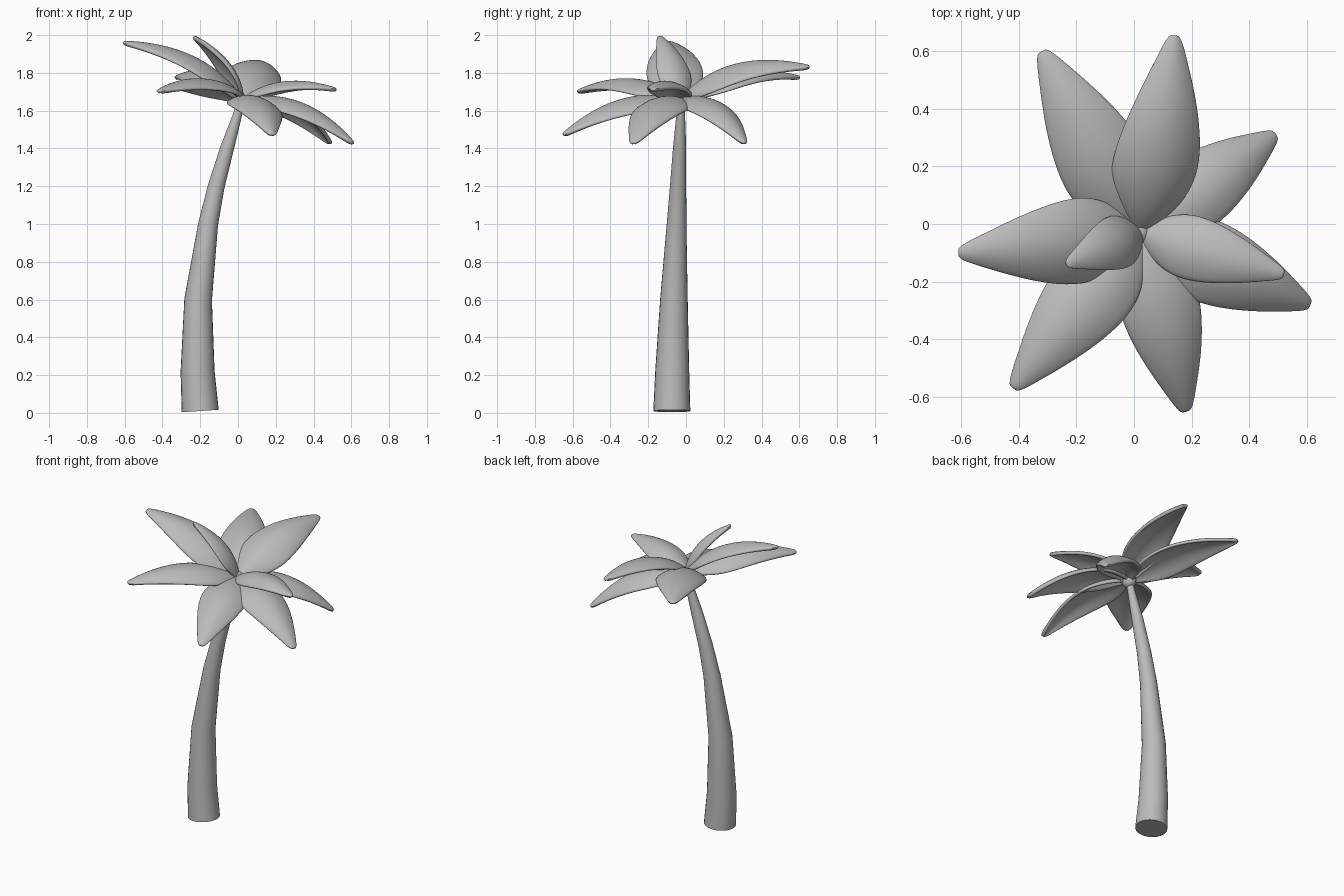
import bpy, bmesh
from math import cos, sin, pi, radians
from mathutils import Vector, Matrix

if "Cube" in bpy.data.objects:
    bpy.data.objects.remove(bpy.data.objects["Cube"], do_unlink=True)

grey = bpy.data.materials.new("plain grey")
grey.use_nodes = True
grey.diffuse_color = (0.5, 0.5, 0.5, 1)
grey.node_tree.nodes["Principled BSDF"].inputs["Base Color"].default_value = (0.5, 0.5, 0.5, 1)


def finish(name, bm, angle=50):
    bmesh.ops.recalc_face_normals(bm, faces=bm.faces)
    mesh = bpy.data.meshes.new(name)
    bm.to_mesh(mesh)
    bm.free()
    obj = bpy.data.objects.new(name, mesh)
    bpy.context.collection.objects.link(obj)
    mesh.materials.append(grey)
    bpy.ops.object.select_all(action="DESELECT")
    obj.select_set(True)
    bpy.context.view_layer.objects.active = obj
    bpy.ops.object.shade_smooth_by_angle(angle=radians(angle))
    return obj


def bridge(bm, rows, closed):
    count = len(rows[0])
    for a, b in zip(rows, rows[1:]):
        for i in range(count if closed else count - 1):
            j = (i + 1) % count
            bm.faces.new((a[i], a[j], b[j], b[i]))


# Leaning, tapering trunk: centre x, centre y, height, radius
TRUNK = [(-0.2, -0.075, 0.01, 0.098), (-0.214, -0.073, 0.22, 0.09),
         (-0.211, -0.064, 0.6, 0.073), (-0.158, -0.05, 1.0, 0.052),
         (-0.115, -0.042, 1.2, 0.043), (-0.058, -0.034, 1.4, 0.035),
         (-0.002, -0.028, 1.58, 0.023), (0.02, -0.025, 1.66, 0.02)]
bm = bmesh.new()
rings = []
for k, (x, y, z, r) in enumerate(TRUNK):
    before, after = TRUNK[max(k - 1, 0)], TRUNK[min(k + 1, len(TRUNK) - 1)]
    slope = (after[0] - before[0]) / (after[2] - before[2])
    rings.append([bm.verts.new((x + r * cos(a), y + r * sin(a), z - slope * r * cos(a)))
                  for a in (2 * pi * i / 24 for i in range(24))])
bridge(bm, rings, True)
bm.faces.new(rings[0])
bm.faces.new(rings[-1])
finish("trunk", bm)

# Crown where the leaves meet
bm = bmesh.new()
bmesh.ops.create_uvsphere(bm, u_segments=16, v_segments=10, radius=0.045,
                          matrix=Matrix.Translation((0.015, -0.03, 1.645)))
finish("crown", bm)

# Half widths along a leaf, as a share of its length
OUTLINE = [(0, 0.04), (0.08, 0.1), (0.18, 0.17), (0.32, 0.215), (0.48, 0.212),
           (0.64, 0.18), (0.78, 0.133), (0.9, 0.078), (0.97, 0.043), (1, 0.015)]


def leaf(name, tip, arch, roll=0):
    base = Vector((0.02, -0.03, 1.65))
    tip = Vector(tip)
    chord = tip - base
    length = chord.length
    side = chord.cross(Vector((0, 0, 1))).normalized()
    side = Matrix.Rotation(radians(roll), 3, chord) @ side
    up = side.cross(chord).normalized()
    bend = base + chord * 0.42 + up * arch * 2
    bm = bmesh.new()
    rows = []
    for t, share in OUTLINE:
        spine = base * (1 - t) ** 2 + bend * 2 * t * (1 - t) + tip * t * t
        tangent = (bend - base) * (1 - t) + (tip - bend) * t
        normal = side.cross(tangent).normalized()
        half = share * length
        rows.append([bm.verts.new(spine + side * half * u - normal * half * 0.4 * u * u)
                     for u in (i / 4 - 1 for i in range(9))])
    bridge(bm, rows, False)
    obj = finish(name, bm)
    solid = obj.modifiers.new("thickness", "SOLIDIFY")
    solid.thickness = 0.022
    solid.offset = 0
    smooth = obj.modifiers.new("rounding", "SUBSURF")
    smooth.levels = smooth.render_levels = 2


# Leaves, by tip position, arch height and roll
leaf("leaf_back_right", (-0.32, 0.6, 1.775), 0.09)
leaf("leaf_back", (0.14, 0.655, 1.83), 0.11, 15)
leaf("leaf_back_left", (0.49, 0.31, 1.425), 0.1)
leaf("leaf_left_upper", (0.52, -0.175, 1.71), 0.07)
leaf("leaf_left_lower", (0.61, -0.28, 1.425), 0.1)
leaf("leaf_front", (0.18, -0.65, 1.47), 0.09, -8)
leaf("leaf_front_right", (-0.42, -0.57, 1.7), 0.09)
leaf("leaf_right", (-0.61, -0.1, 1.96), 0.095, -8)
leaf("leaf_top", (-0.235, -0.14, 1.99), 0.06)
